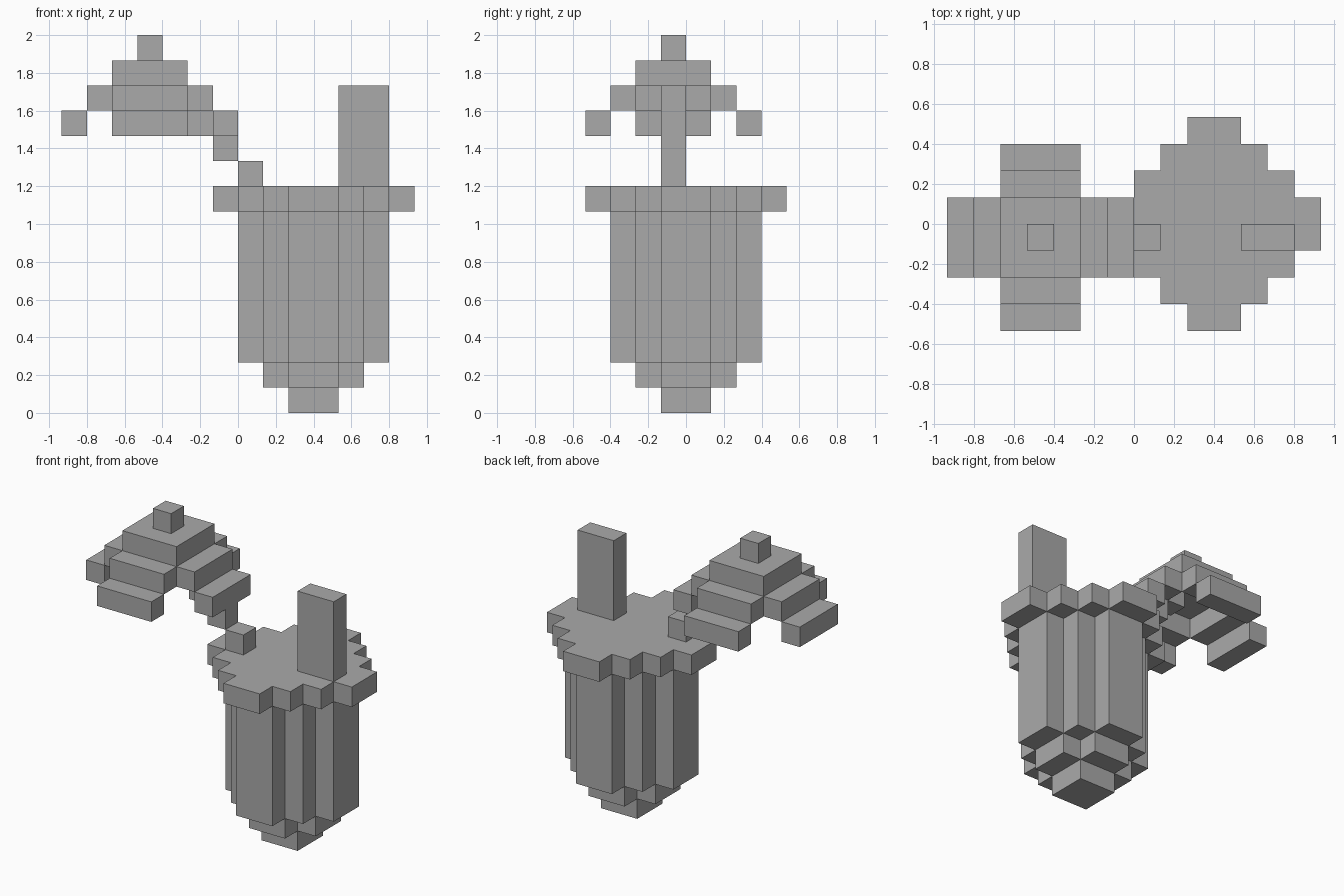
import bpy
import bmesh
from mathutils import Vector

if "Cube" in bpy.data.objects:
    bpy.data.objects.remove(bpy.data.objects["Cube"], do_unlink=True)

U = 2 / 15  # edge of one block

grey = bpy.data.materials.new("plain grey")
grey.use_nodes = True
COLOUR = (0.4, 0.4, 0.4, 1)
grey.diffuse_color = COLOUR
grey.node_tree.nodes["Principled BSDF"].inputs["Base Color"].default_value = COLOUR


def prism(name, outline, z0, z1):
    """Extrude an outline, given in blocks, between two heights."""
    bm = bmesh.new()
    base = bm.faces.new([bm.verts.new(Vector((x, y, z0)) * U) for x, y in outline])
    top = bmesh.ops.extrude_face_region(bm, geom=[base])["geom"]
    verts = [v for v in top if isinstance(v, bmesh.types.BMVert)]
    bmesh.ops.translate(bm, verts=verts, vec=(0, 0, (z1 - z0) * U))
    bmesh.ops.recalc_face_normals(bm, faces=bm.faces)
    mesh = bpy.data.meshes.new(name)
    bm.to_mesh(mesh)
    bm.free()
    mesh.materials.append(grey)
    obj = bpy.data.objects.new(name, mesh)
    bpy.context.collection.objects.link(obj)
    return obj


def box(name, x0, x1, y0, y1, z0, z1):
    return prism(name, [(x0, y0), (x1, y0), (x1, y1), (x0, y1)], z0, z1)


def stepped_diamond(n, cx):
    """Outline of a blocky disc that reaches n blocks from its centre."""
    quarter = []
    for k in range(1, n + 1):
        quarter.append((n + 1 - k, k))
        if k < n:
            quarter.append((n - k, k))
    points = []
    for _ in range(4):
        points += quarter
        quarter = [(-y, x) for x, y in quarter]
    return [(x + cx, y) for x, y in points]


# Cup: stepped foot, tall body and wide rim
for name, n, z0, z1 in [("cup_foot", 1, 0, 1), ("cup_base", 2, 1, 2),
                        ("cup_body", 3, 2, 8), ("cup_rim", 4, 8, 9)]:
    prism(name, stepped_diamond(n, 3), z0, z1)

# Upright stick in the cup
box("stick", 4, 6, -1, 0, 9, 13)

# Parasol: knob, crown and two hollow tiers of flaps
box("parasol_knob", -4, -3, -1, 0, 14, 15)
box("parasol_crown", -5, -2, -2, 1, 13, 14)
for tier, (step, z) in {"upper": (0, 12), "lower": (1, 11)}.items():
    box(f"{tier}_flap_left", -2 + step, -1 + step, -2, 1, z, z + 1)
    box(f"{tier}_flap_right", -6 - step, -5 - step, -2, 1, z, z + 1)
    box(f"{tier}_flap_back", -5, -2, 1 + step, 2 + step, z, z + 1)
    box(f"{tier}_flap_front", -5, -2, -3 - step, -2 - step, z, z + 1)

# Slanting handle, one block per step
for i in range(4):
    box(f"parasol_handle_{i + 1}", -i, 1 - i, -1, 0, 9 + i, 10 + i)
